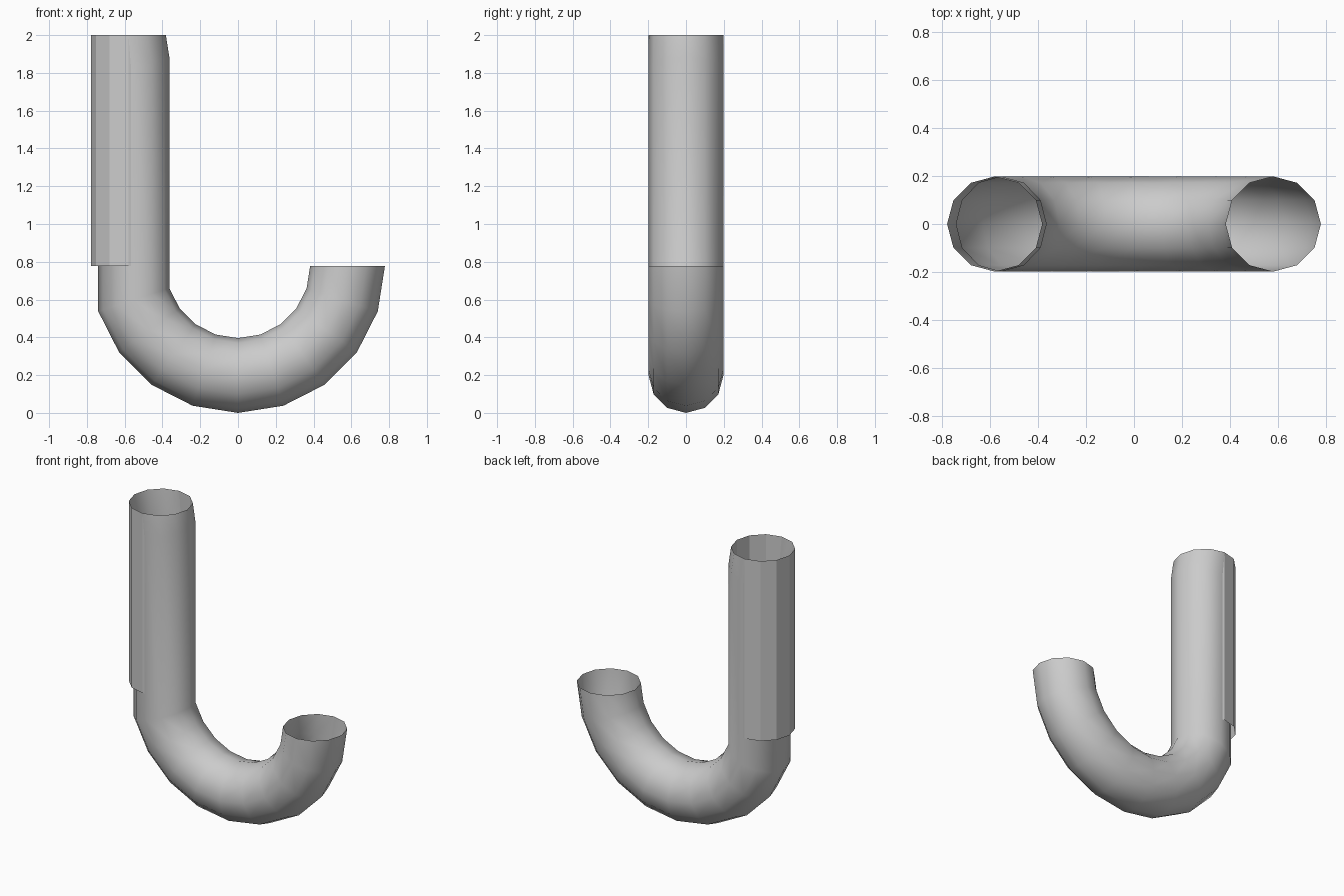
import bpy, bmesh
from math import sin, cos, pi

if "Cube" in bpy.data.objects:
    bpy.data.objects.remove(bpy.data.objects["Cube"])

R, r = 0.58, 0.198      # bend radius, pipe radius
SIDES, STEPS = 12, 10   # pipe sides, segments in the half bend
ZC = R + r              # height of the bend centre
LIFT = 2 - ZC           # length of the straight leg


def ring(bm, angle, lift):
    """Pipe cross-section at an angle along the bend, moved up by lift."""
    out = []
    for i in range(SIDES):
        t = 2 * pi * i / SIDES
        d = R + r * cos(t)
        out.append(bm.verts.new((d * cos(angle), r * sin(t), ZC - d * sin(angle) + lift)))
    return out


def pipe(name, stations, smooth):
    """Open pipe skinned through a list of (angle, lift) stations."""
    bm = bmesh.new()
    rings = [ring(bm, a, l) for a, l in stations]
    for a, b in zip(rings, rings[1:]):
        for i in range(SIDES):
            j = (i + 1) % SIDES
            bm.faces.new((a[i], b[i], b[j], a[j])).smooth = smooth
    me = bpy.data.meshes.new(name)
    bm.to_mesh(me)
    bm.free()
    ob = bpy.data.objects.new(name, me)
    bpy.context.collection.objects.link(ob)
    return ob


# Curved pipe: half bend whose last segment is drawn up into the long leg
bend = [(pi * k / STEPS, 0) for k in range(STEPS)]
leg = [(pi * (STEPS - 1) / STEPS, LIFT), (pi, LIFT)]
pipe("bent_pipe", bend + leg, True)

# Faceted sleeve around the long leg
pipe("leg_sleeve", [(pi, 0), (pi, LIFT)], False)
